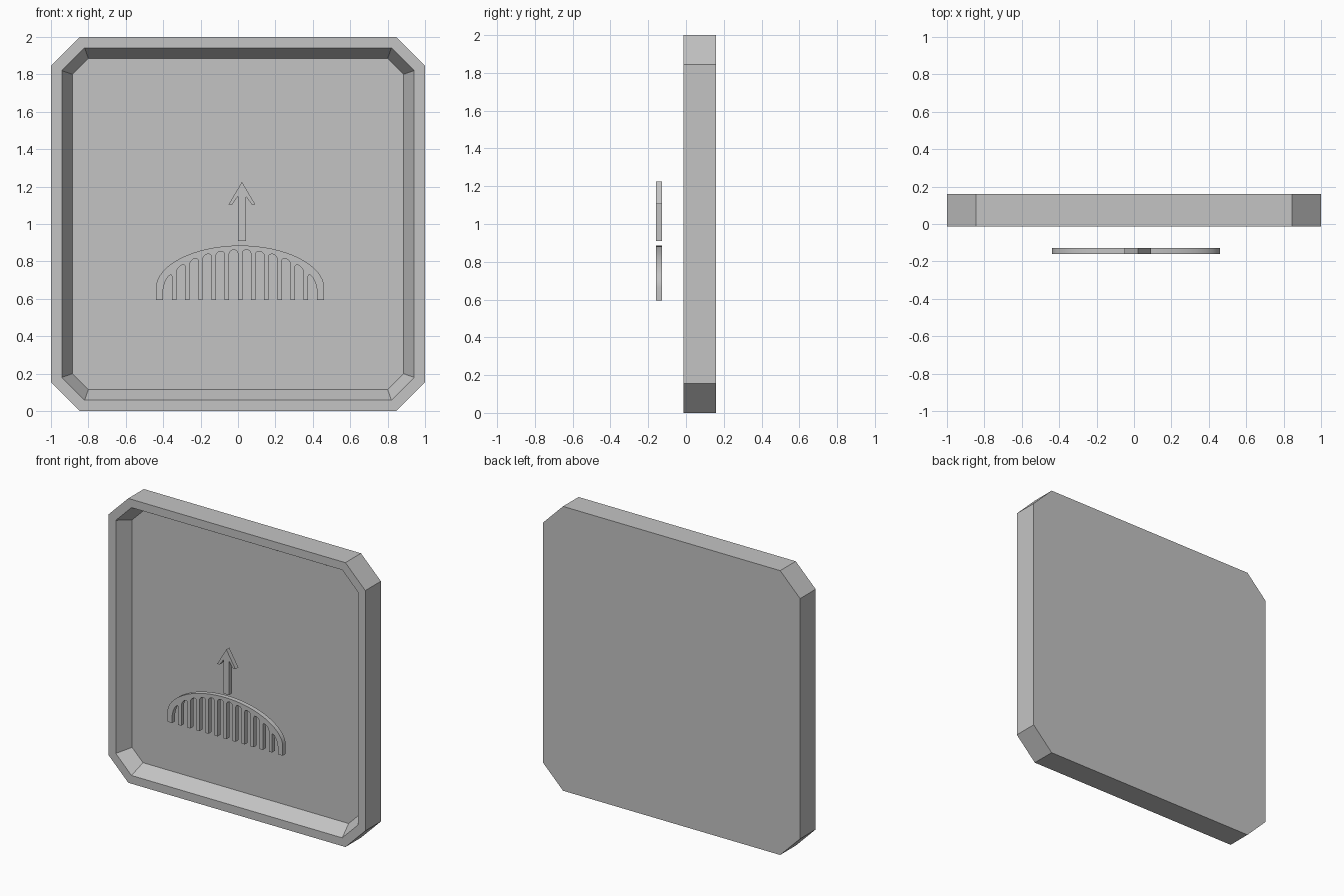
import bpy
import bmesh
import math

cube = bpy.data.objects.get("Cube")
if cube:
    bpy.data.objects.remove(cube, do_unlink=True)

grey = bpy.data.materials.new("light_grey")
grey.use_nodes = True
COLOUR = (0.55, 0.55, 0.55, 1)
grey.diffuse_color = COLOUR
grey.node_tree.nodes["Principled BSDF"].inputs["Base Color"].default_value = COLOUR


def finish(name, bm):
    bmesh.ops.recalc_face_normals(bm, faces=bm.faces)
    mesh = bpy.data.meshes.new(name)
    bm.to_mesh(mesh)
    bm.free()
    mesh.materials.append(grey)
    obj = bpy.data.objects.new(name, mesh)
    bpy.context.collection.objects.link(obj)
    return obj


def octagon(bm, half, corner, y):
    """Square with cut corners, standing upright at depth y."""
    h, c = half, corner
    pts = [(c, -h), (h, -c), (h, c), (c, h), (-c, h), (-h, c), (-h, -c), (-c, -h)]
    return [bm.verts.new((x, y, 1 + z)) for x, z in pts]


def prism(name, outline, front, back):
    """Extrude an x-z outline from front to back."""
    bm = bmesh.new()
    face = bm.faces.new([bm.verts.new((x, front, z)) for x, z in outline])
    ext = bmesh.ops.extrude_face_region(bm, geom=[face], use_keep_orig=True)
    moved = [v for v in ext["geom"] if isinstance(v, bmesh.types.BMVert)]
    bmesh.ops.translate(bm, verts=moved, vec=(0, back - front, 0))
    return finish(name, bm)


# Panel: solid back, raised rim and a recess with sloping walls
bm = bmesh.new()
rings = [octagon(bm, *r) for r in (
    (1.0, 0.845, 0.16), (1.0, 0.845, -0.013),
    (0.942, 0.82, -0.013), (0.885, 0.80, 0.087))]
for a, b in zip(rings, rings[1:]):
    for i in range(8):
        j = (i + 1) % 8
        bm.faces.new((a[i], a[j], b[j], b[i]))
bm.faces.new(rings[0])
bm.faces.new(rings[-1])
finish("recessed_panel", bm)

# Floating symbol in front of the panel
FRONT, BACK = -0.16, -0.127

# Arrow: right half of the outline, then mirrored
mid = 0.021
half = [(0.021, 0.91), (0.021, 1.148), (0.052, 1.105), (0.071, 1.105)]
arrow = [(mid + x, z) for x, z in half] + [(mid, 1.225)]
arrow += [(mid - x, z) for x, z in reversed(half)]
prism("arrow", arrow, FRONT, BACK)

# Comb: arched back over thirteen teeth
CX, BASE, PITCH, TOOTH = 0.011, 0.595, 0.0705, 0.012
HALF, INNER = 0.449, 0.411


def inner_top(x):
    u = min(1, abs(x) / INNER)
    return 0.66 + 0.203 * (1 - u ** 1.9) ** 0.58


comb = [(CX + HALF, BASE)]
for i in range(33):
    a = math.pi * i / 32
    comb.append((CX + HALF * math.cos(a), 0.663 + 0.222 * math.sin(a) ** 1.05))
comb.append((CX - HALF, BASE))
for gap in range(12):
    left = -INNER if gap == 0 else (gap - 6) * PITCH + TOOTH
    right = INNER if gap == 11 else (gap - 5) * PITCH - TOOTH
    comb.append((CX + left, BASE))
    for k in range(9):
        t = -math.cos(math.pi * k / 8)
        x = (left + right) / 2 + t * (right - left) / 2
        drop = 0.02 * (1 - math.sqrt(max(0, 1 - t * t)))
        comb.append((CX + x, max(0.65, inner_top(x) - drop)))
    comb.append((CX + right, BASE))
comb_obj = prism("comb", comb, FRONT, BACK)

# Smooth the curved arch while keeping its edges sharp
bpy.ops.object.select_all(action="DESELECT")
comb_obj.select_set(True)
bpy.context.view_layer.objects.active = comb_obj
bpy.ops.object.shade_smooth_by_angle(angle=math.radians(30))
